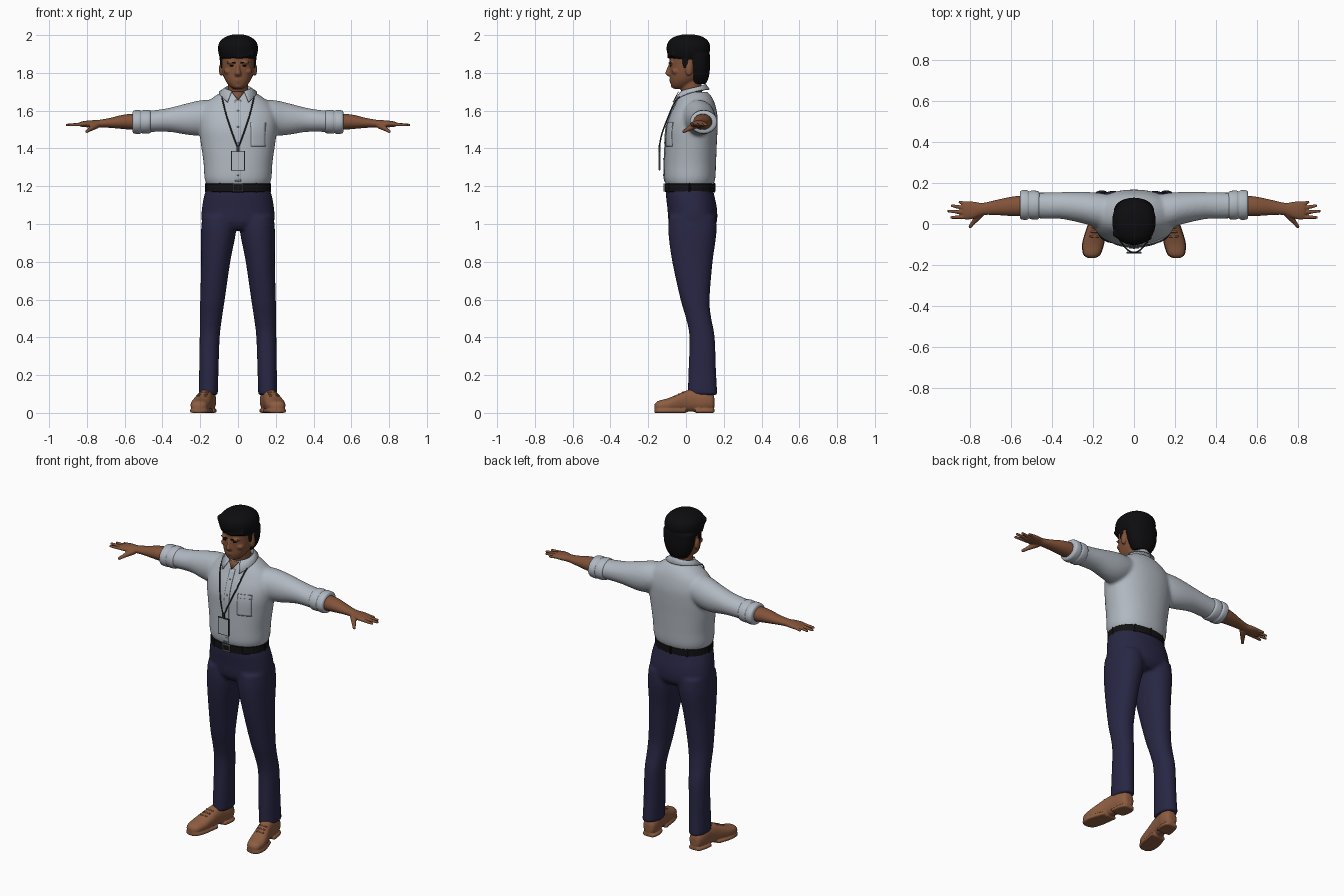
import bpy, bmesh, math, random
from mathutils import Vector, Matrix

random.seed(4)
cube = bpy.data.objects.get("Cube")
if cube:
    bpy.data.objects.remove(cube)
SIDES = (1, -1)


def colour(name, *rgb):
    m = bpy.data.materials.new(name)
    m.use_nodes = True
    m.diffuse_color = (*rgb, 1)
    m.node_tree.nodes["Principled BSDF"].inputs["Base Color"].default_value = (*rgb, 1)
    return m


SHIRT = colour("pale blue cotton", .44, .48, .53)
SKIN = colour("brown skin", .22, .085, .04)
HAIR = colour("black hair", .004, .004, .005)
NAVY = colour("navy cloth", .021, .02, .058)
TAN = colour("tan leather", .27, .11, .053)
BLACK = colour("black leather", .006, .006, .007)
STRAP = colour("dark grey strap", .03, .034, .042)
STEEL = colour("steel", .2, .2, .21)


def spline(rows, steps=4):
    """Catmull-Rom interpolation of the cross-section rows."""
    out = []
    for i in range(len(rows) - 1):
        a, b, c, d = (rows[min(max(i + k, 0), len(rows) - 1)] for k in (-1, 0, 1, 2))
        for j in range(steps):
            t = j / steps
            out.append([q + t / 2 * (r - p + t * (2 * p - 5 * q + 4 * r - s + t * (3 * (q - r) + s - p)))
                        for p, q, r, s in zip(a, b, c, d)])
    return out + [list(rows[-1])]


def loft(bm, axis, rows, side=1, power=2.0, n=32, steps=4):
    """Closed tube; each row is (position, centre u, centre v, radius u, radius v)."""
    rings = []
    for t, cu, cv, ru, rv in spline(rows, steps):
        ring = []
        for k in range(n):
            a = 2 * math.pi * k / n
            c, s = math.cos(a), math.sin(a)
            p = [cu + ru * math.copysign(abs(c) ** (2 / power), c),
                 cv + rv * math.copysign(abs(s) ** (2 / power), s)]
            p.insert(axis, t)
            p[0] *= side
            ring.append(bm.verts.new(p))
        rings.append(ring)
    for r, q in zip(rings, rings[1:]):
        for k in range(n):
            bm.faces.new((r[k], r[(k + 1) % n], q[(k + 1) % n], q[k]))
    bm.faces.new(rings[0])
    bm.faces.new(rings[-1])


def ball(bm, centre, radii):
    m = Matrix.Translation(centre) @ Matrix.Diagonal((*radii, 1))
    bmesh.ops.create_uvsphere(bm, u_segments=20, v_segments=12, radius=1, matrix=m)


def box(bm, centre, size):
    m = Matrix.Translation(centre) @ Matrix.Diagonal((*size, 1))
    bmesh.ops.create_cube(bm, size=1, matrix=m)


def capsule(bm, a, b, ra, rb):
    a, b = Vector(a), Vector(b)
    m = Matrix.Translation((a + b) / 2) @ (b - a).to_track_quat('Z', 'Y').to_matrix().to_4x4()
    bmesh.ops.create_cone(bm, cap_ends=True, segments=14, radius1=ra, radius2=rb,
                          depth=(b - a).length, matrix=m)
    ball(bm, a, (ra,) * 3)
    ball(bm, b, (rb,) * 3)


def finish(name, bm, mat, voxel=0, smooth=0, thick=0):
    bmesh.ops.recalc_face_normals(bm, faces=bm.faces)
    me = bpy.data.meshes.new(name)
    bm.to_mesh(me)
    bm.free()
    me.materials.append(mat)
    for f in me.polygons:
        f.use_smooth = True
    me.set_sharp_from_angle(angle=math.radians(50))
    ob = bpy.data.objects.new(name, me)
    bpy.context.collection.objects.link(ob)
    if voxel:
        r = ob.modifiers.new("blend", 'REMESH')
        r.mode, r.voxel_size, r.use_smooth_shade = 'VOXEL', voxel, True
        s = ob.modifiers.new("soften", 'SMOOTH')
        s.factor, s.iterations = .5, smooth
    if thick:
        s = ob.modifiers.new("thickness", 'SOLIDIFY')
        s.thickness, s.offset = thick, 0
    return ob


# Shirt body and sleeves, blended into one
TORSO = [(1.2, 0, .02, .162, .122), (1.24, 0, .02, .177, .135), (1.32, 0, .022, .182, .137),
         (1.42, 0, .026, .196, .137), (1.5, 0, .03, .206, .137), (1.57, 0, .04, .206, .127),
         (1.63, 0, .048, .178, .107), (1.67, 0, .048, .132, .09), (1.7, 0, .045, .085, .07)]
bm = bmesh.new()
loft(bm, 2, TORSO, power=2.2, n=48)
for s in SIDES:
    loft(bm, 0, [(.1, .06, 1.58, .08, .075), (.18, .068, 1.565, .085, .092), (.25, .08, 1.557, .077, .087),
                 (.35, .09, 1.552, .066, .066), (.43, .09, 1.546, .064, .058),
                 (.53, .092, 1.54, .062, .056)], s)
finish("shirt", bm, SHIRT, .01, 4)

# Rolled cuffs
for s, tag in zip(SIDES, ("left", "right")):
    bm = bmesh.new()
    loft(bm, 0, [(.46, .092, 1.542, .058, .054), (.47, .092, 1.542, .069, .062), (.5, .093, 1.541, .07, .063),
                 (.512, .093, 1.54, .066, .059), (.522, .093, 1.54, .072, .063), (.55, .093, 1.54, .071, .061),
                 (.558, .092, 1.54, .06, .052)], s)
    finish(tag + "_cuff", bm, SHIRT)


def chest(x, z):
    """Front surface of the torso."""
    rows = spline(TORSO)
    lo, hi = next((p for p in zip(rows, rows[1:]) if p[0][0] <= z <= p[1][0]), rows[-2:])
    t = (z - lo[0]) / (hi[0] - lo[0])
    _, _, cy, rx, ry = [a + t * (b - a) for a, b in zip(lo, hi)]
    return cy - ry * max(0, 1 - abs(x / rx) ** 2.2) ** (1 / 2.2)


def patch(name, x0, x1, z0, z1, lift, n=12):
    bm = bmesh.new()
    grid = []
    for j in range(n + 1):
        z = z0 + (z1 - z0) * j / n
        xs = [x0 + (x1 - x0) * i / 6 for i in range(7)]
        grid.append([bm.verts.new((x, chest(x, z) - lift, z)) for x in xs])
    for a, b in zip(grid, grid[1:]):
        for i in range(6):
            bm.faces.new((a[i], a[i + 1], b[i + 1], b[i]))
    finish(name, bm, SHIRT, thick=.005)


patch("placket", -.016, .016, 1.225, 1.655, .001, 24)
patch("chest_pocket", .068, .145, 1.41, 1.535, .001)
patch("pocket_hem", .067, .146, 1.515, 1.537, .003)
bm = bmesh.new()
for i in range(5):
    z = 1.26 + .085 * i
    ball(bm, (0, chest(0, z) - .004, z), (.005, .003, .005))
finish("buttons", bm, SHIRT)

# Folded collar, open at the front
bm = bmesh.new()
edges = []
for i in range(33):
    a = math.radians(-152 + 304 * i / 32)
    t = abs(i - 16) / 16
    row = []
    for r, z in ((.06, 1.71 - .02 * t), (.068, 1.742 - .04 * t), (.088 + .03 * t * t, 1.712 - .067 * t ** 3)):
        row.append(bm.verts.new((r * math.sin(a), .035 + r * math.cos(a), z)))
    edges.append(row)
for a, b in zip(edges, edges[1:]):
    for k in (0, 1):
        bm.faces.new((a[k], b[k], b[k + 1], a[k + 1]))
finish("collar", bm, SHIRT, thick=.006)

# Skin showing in the open neckline
bm = bmesh.new()
bm.faces.new([bm.verts.new(p) for p in ((-.034, -.04, 1.7), (.034, -.04, 1.7), (0, -.063, 1.655))])
finish("open_neck", bm, SKIN, thick=.004)

# Trousers
bm = bmesh.new()
loft(bm, 2, [(.97, 0, .035, .12, .1), (1.01, 0, .036, .188, .127), (1.08, 0, .033, .191, .131),
             (1.15, 0, .022, .179, .128), (1.19, 0, .018, .166, .124)], power=2.2, n=48)
for s in SIDES:
    loft(bm, 2, [(.095, .158, .088, .051, .079), (.2, .155, .086, .051, .074), (.4, .15, .085, .053, .067),
                 (.5, .143, .067, .058, .067), (.6, .135, .048, .065, .077), (.8, .118, .034, .077, .107),
                 (.95, .104, .034, .092, .127), (1.04, .1, .034, .09, .124)], s, 2.2)
finish("trousers", bm, NAVY, .01, 4)

# Belt, loops and buckle
bm = bmesh.new()
loft(bm, 2, [(z, 0, .018, .171 - d, .13 - d) for z, d in
             ((1.168, .006), (1.172, 0), (1.212, 0), (1.217, .006))], power=2.2, n=48, steps=1)
finish("belt", bm, BLACK)
bm = bmesh.new()
for deg in (35, 90, 145, 180, 215, 270, 325):
    a = math.radians(deg + 180)
    x, y = .169 * math.sin(a), .018 + .132 * math.cos(a)
    capsule(bm, (x, y, 1.172), (x, y, 1.212), .005, .005)
finish("belt_loops", bm, BLACK)
bm = bmesh.new()
for s in SIDES:
    box(bm, (0, -.116, 1.193 + s * .018), (.05, .008, .005))
    box(bm, (s * .023, -.116, 1.193), (.005, .008, .04))
finish("buckle", bm, STEEL)

# Head, neck and face
bm = bmesh.new()
loft(bm, 2, [(1.715, 0, -.035, .022, .027), (1.73, 0, -.03, .044, .047), (1.76, 0, -.011, .067, .074),
             (1.8, 0, .005, .081, .09), (1.85, 0, .015, .088, .101), (1.9, 0, .015, .09, .101),
             (1.95, 0, .015, .08, .09), (1.985, 0, .015, .045, .05)], power=2.2)
loft(bm, 2, [(1.64, 0, .04, .052, .055), (1.7, 0, .03, .054, .056), (1.79, 0, .025, .055, .056)])
loft(bm, 2, [(1.85, 0, -.078, .009, .012), (1.818, 0, -.088, .011, .015), (1.797, 0, -.091, .017, .019),
             (1.783, 0, -.084, .014, .012)])
ball(bm, (0, -.076, 1.764), (.024, .013, .005))
ball(bm, (0, -.074, 1.754), (.021, .013, .006))
ball(bm, (0, -.066, 1.731), (.022, .014, .012))
for s in SIDES:
    ball(bm, (s * .09, .016, 1.818), (.011, .02, .034))
    ball(bm, (s * .034, -.077, 1.855), (.028, .013, .008))
    ball(bm, (s * .05, -.052, 1.808), (.024, .024, .018))
finish("head", bm, SKIN, .005, 3)
bm = bmesh.new()
for s in SIDES:
    ball(bm, (s * .033, -.081, 1.838), (.012, .004, .004))
finish("eyes", bm, HAIR)
bm = bmesh.new()
for s in SIDES:
    capsule(bm, (s * .016, -.089, 1.853), (s * .052, -.08, 1.858), .004, .0025)
finish("eyebrows", bm, HAIR)

# Hair: crown, nape, sideburns and swept fringe
bm = bmesh.new()
loft(bm, 2, [(1.868, 0, .02, .088, .094), (1.89, 0, .012, .1, .107), (1.93, 0, .013, .106, .116),
             (1.965, 0, .013, .097, .107), (1.99, 0, .013, .068, .077), (2.003, 0, .013, .028, .032)], power=2.2)
loft(bm, 2, [(1.742, 0, .066, .052, .04), (1.78, 0, .068, .077, .053), (1.83, 0, .066, .093, .061),
             (1.9, 0, .06, .099, .066)], power=2.2)
for s in SIDES:
    ball(bm, (s * .086, -.004, 1.855), (.009, .015, .035))
for i in range(8):
    x = -.075 + .02 * i
    y = -.09 + 5 * x * x
    capsule(bm, (x - .01, y + .015, 1.945), (x + .012, y, 1.89 + random.uniform(-.006, .008)), .02, .01)
finish("hair", bm, HAIR, .006, 2)

# Forearms and hands
for s, tag in zip(SIDES, ("left", "right")):
    bm = bmesh.new()
    loft(bm, 0, [(.52, .09, 1.54, .052, .044), (.6, .086, 1.541, .047, .039), (.68, .08, 1.535, .036, .026),
                 (.74, .073, 1.531, .03, .02), (.78, .068, 1.53, .041, .019), (.815, .066, 1.529, .045, .016),
                 (.835, .066, 1.528, .042, .012)], s)
    for i, (x, y) in enumerate(((.85, .107), (.888, .089), (.905, .063), (.891, .032))):
        capsule(bm, (s * .82, .098 - .021 * i, 1.528), (s * x, y, 1.524), .0105, .0075)
    capsule(bm, (s * .75, .05, 1.522), (s * .778, .016, 1.505), .018, .013)
    capsule(bm, (s * .778, .016, 1.505), (s * .8, -.012, 1.49), .012, .009)
    finish(tag + "_forearm_and_hand", bm, SKIN, .0045, 2)

# Shoes with sole, heel and laces
SHOE = [(-.167, .207, .03, .012, .014), (-.15, .206, .036, .039, .026), (-.1, .2, .041, .051, .035),
        (-.05, .19, .051, .049, .045), (0, .178, .062, .044, .056), (.05, .168, .066, .043, .06),
        (.1, .16, .064, .045, .057), (.14, .157, .058, .035, .045), (.15, .157, .055, .016, .025)]
for s, tag in zip(SIDES, ("left", "right")):
    bm = bmesh.new()
    loft(bm, 1, SHOE, s, 2.3)
    for part in (SHOE[:5], SHOE[5:]):
        loft(bm, 1, [(y, cx, .011, rx + .003, .011) for y, cx, _, rx, _ in part], s, 5)
    finish(tag + "_shoe", bm, TAN, .005, 2)
    bm = bmesh.new()
    for i in range(3):
        y, z = -.06 + .022 * i, .092 + .01 * i
        x = .192 - .005 * i
        capsule(bm, (s * (x - .02), y, z - .004), (s * (x + .02), y, z - .004), .005, .005)
    finish(tag + "_laces", bm, TAN)

# Lanyard and badge
bm = bmesh.new()
for s in SIDES:
    path = spline([(.085, -.035, 1.672), (.078, -.062, 1.64), (.06, -.093, 1.57), (.03, -.127, 1.48),
                   (.006, -.14, 1.415)])
    pts = [(s * x, y, z) for x, y, z in path]
    for a, b in zip(pts, pts[1:]):
        capsule(bm, a, b, .0038, .0038)
finish("lanyard", bm, STRAP)
bm = bmesh.new()
box(bm, (0, -.14, 1.4), (.014, .01, .036))
box(bm, (0, -.14, 1.335), (.074, .007, .104))
finish("badge_holder", bm, STRAP)
bm = bmesh.new()
box(bm, (0, -.14, 1.335), (.066, .01, .096))
finish("badge_card", bm, SHIRT)
